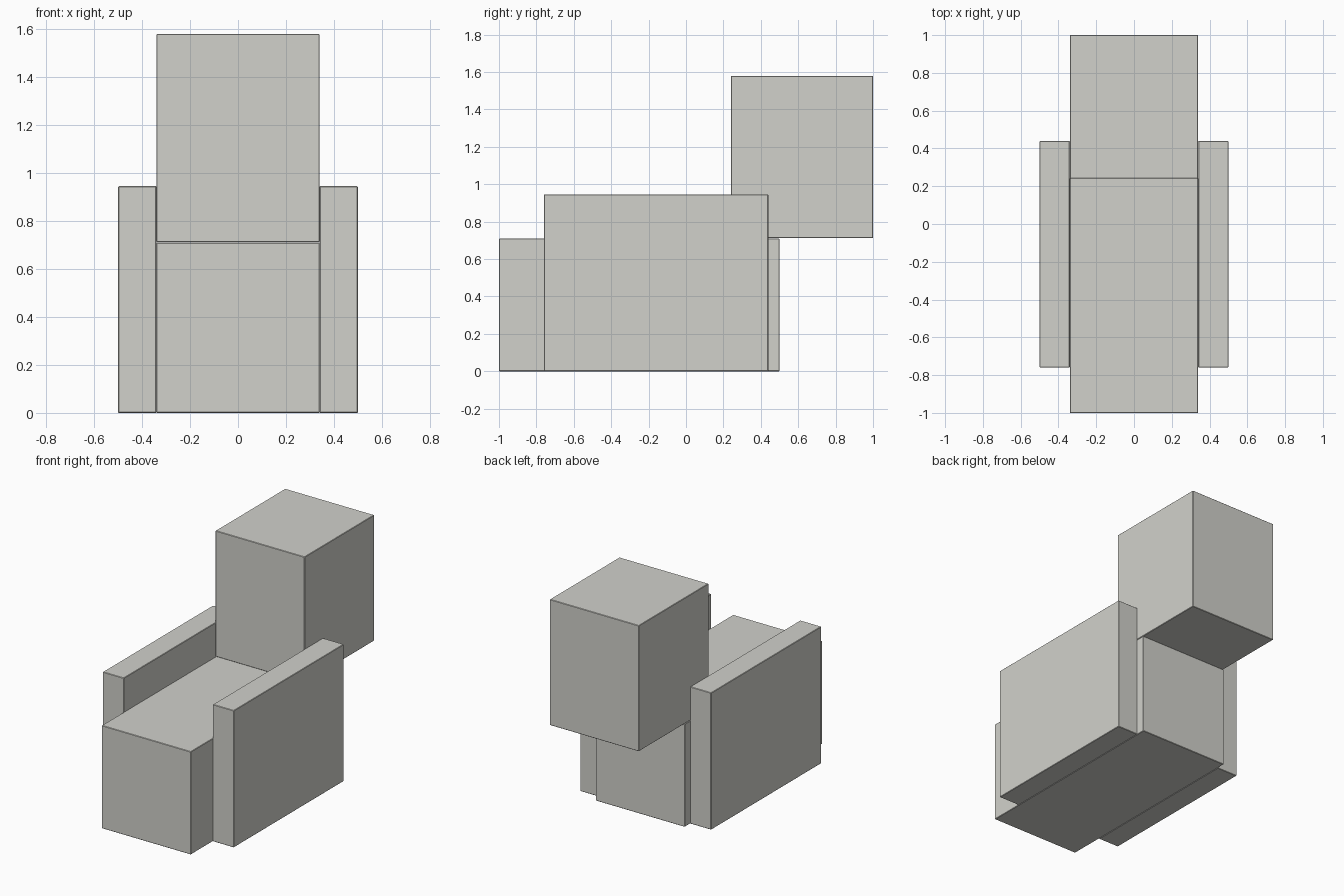
import bpy
from mathutils import Vector

if "Cube" in bpy.data.objects:
    bpy.data.objects.remove(bpy.data.objects["Cube"], do_unlink=True)

# One warm grey for the whole chair
grey = bpy.data.materials.new("warm_grey")
grey.use_nodes = True
colour = (0.64, 0.64, 0.6, 1)
grey.diffuse_color = colour
grey.node_tree.nodes["Principled BSDF"].inputs["Base Color"].default_value = colour


def block(name, low, high):
    """Box between two corners, with very slightly softened edges."""
    low, high = Vector(low), Vector(high)
    bpy.ops.mesh.primitive_cube_add(size=1, location=(low + high) / 2)
    part = bpy.context.object
    part.name = name
    part.scale = high - low
    bpy.ops.object.transform_apply(location=False, rotation=False, scale=True)
    part.data.materials.append(grey)
    soften = part.modifiers.new("soft_edges", 'BEVEL')
    soften.width = 0.003
    soften.segments = 1
    return part


# Long seat block and the backrest standing on its rear edge
half = 0.34
block("seat", (-half, -1, 0), (half, 0.5, 0.71))
block("backrest", (-half, 0.24, 0.712), (half, 1, 1.58))

# Armrests on both sides
for side, name in ((-1, "right_armrest"), (1, "left_armrest")):
    inner, outer = sorted((side * half, side * 0.5))
    block(name, (inner, -0.76, 0), (outer, 0.44, 0.945))
